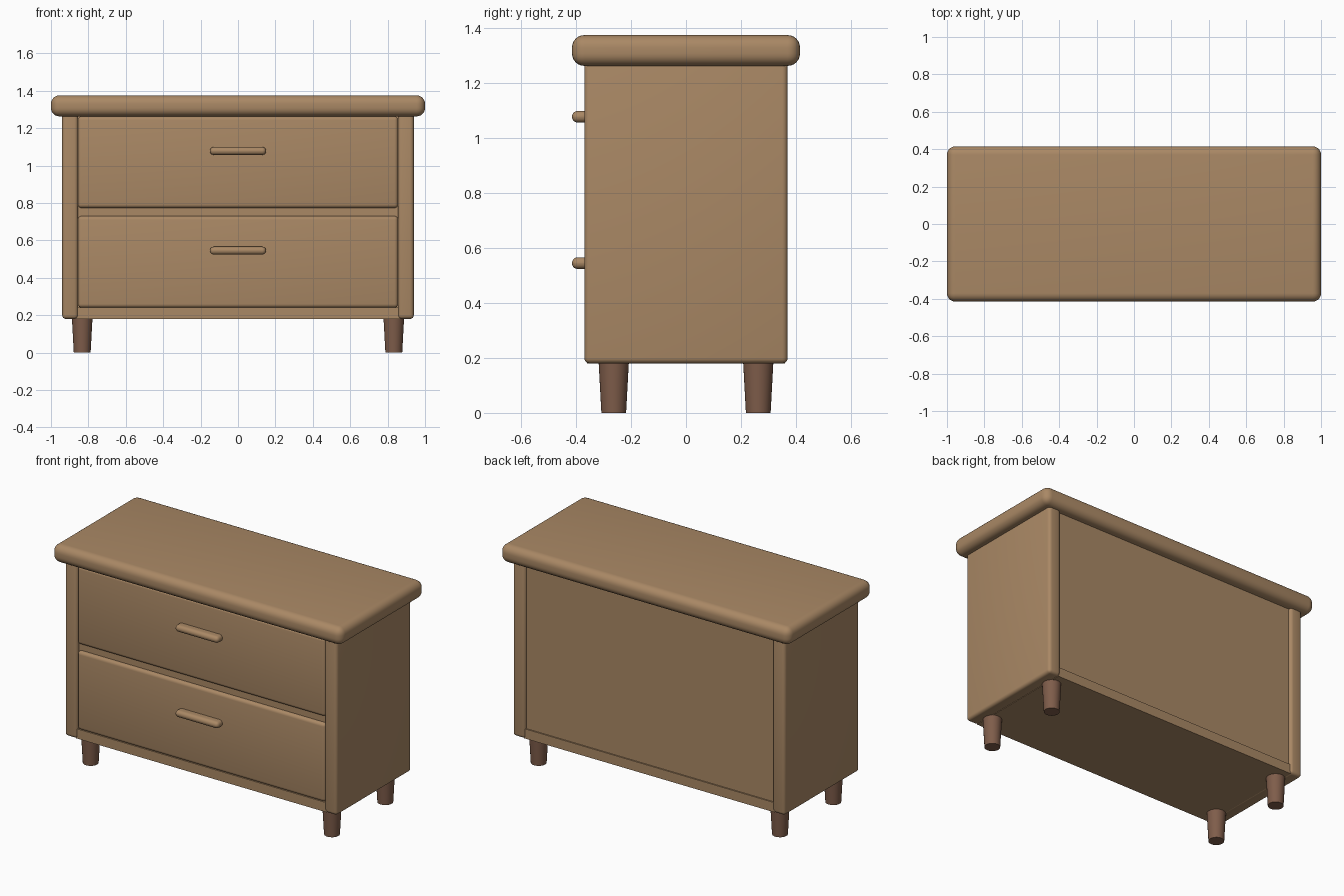
import bpy
import math

if "Cube" in bpy.data.objects:
    bpy.data.objects.remove(bpy.data.objects["Cube"])


def material(name, rgb):
    m = bpy.data.materials.new(name)
    m.diffuse_color = (*rgb, 1.0)
    m.use_nodes = True
    m.node_tree.nodes["Principled BSDF"].inputs["Base Color"].default_value = m.diffuse_color
    return m


WOOD = material("oak brown", (0.40, 0.247, 0.130))
DARK = material("dark walnut", (0.212, 0.109, 0.069))


def finish(obj, name, mat):
    obj.name = name
    obj.data.materials.append(mat)
    bpy.ops.object.shade_smooth_by_angle(angle=math.radians(35))


def board(name, x, y, z, bevel=0.0, segments=4):
    """Box from (min, max) ranges, with rounded edges."""
    ranges = (x, y, z)
    bpy.ops.mesh.primitive_cube_add(size=1, location=[(a + b) / 2 for a, b in ranges])
    obj = bpy.context.object
    obj.scale = [b - a for a, b in ranges]
    bpy.ops.object.transform_apply(location=False, rotation=False, scale=True)
    if bevel:
        mod = obj.modifiers.new("rounding", "BEVEL")
        mod.width = bevel
        mod.segments = segments
        bpy.ops.object.modifier_apply(modifier=mod.name)
    finish(obj, name, WOOD)


# Rounded table top
board("top", (-1, 1), (-0.415, 0.415), (1.263, 1.375), 0.045, 6)

# Side panels
board("side_left", (-0.94, -0.855), (-0.37, 0.37), (0.18, 1.30), 0.02)
board("side_right", (0.855, 0.94), (-0.37, 0.37), (0.18, 1.30), 0.02)

# Bottom board, divider rail and back panel
board("bottom", (-0.865, 0.865), (-0.36, 0.36), (0.18, 0.24))
board("divider", (-0.865, 0.865), (-0.345, 0.34), (0.72, 0.785))
board("back_panel", (-0.865, 0.865), (0.30, 0.352), (0.22, 1.30))

# Drawers with handles
for name, z0 in (("lower", 0.24), ("upper", 0.773)):
    board(name + "_drawer", (-0.856, 0.856), (-0.367, 0.28), (z0, z0 + 0.49), 0.02)
    zc = z0 + 0.305
    board(name + "_handle", (-0.15, 0.15), (-0.415, -0.345), (zc - 0.021, zc + 0.021), 0.0205, 5)

# Tapered legs
for side, sx in (("left", -1), ("right", 1)):
    for end, sy in (("front", -1), ("back", 1)):
        bpy.ops.mesh.primitive_cone_add(vertices=32, radius1=0.045, radius2=0.055, depth=0.185,
                                        location=(sx * 0.833, sy * 0.263, 0.0925))
        finish(bpy.context.object, f"leg_{end}_{side}", DARK)
